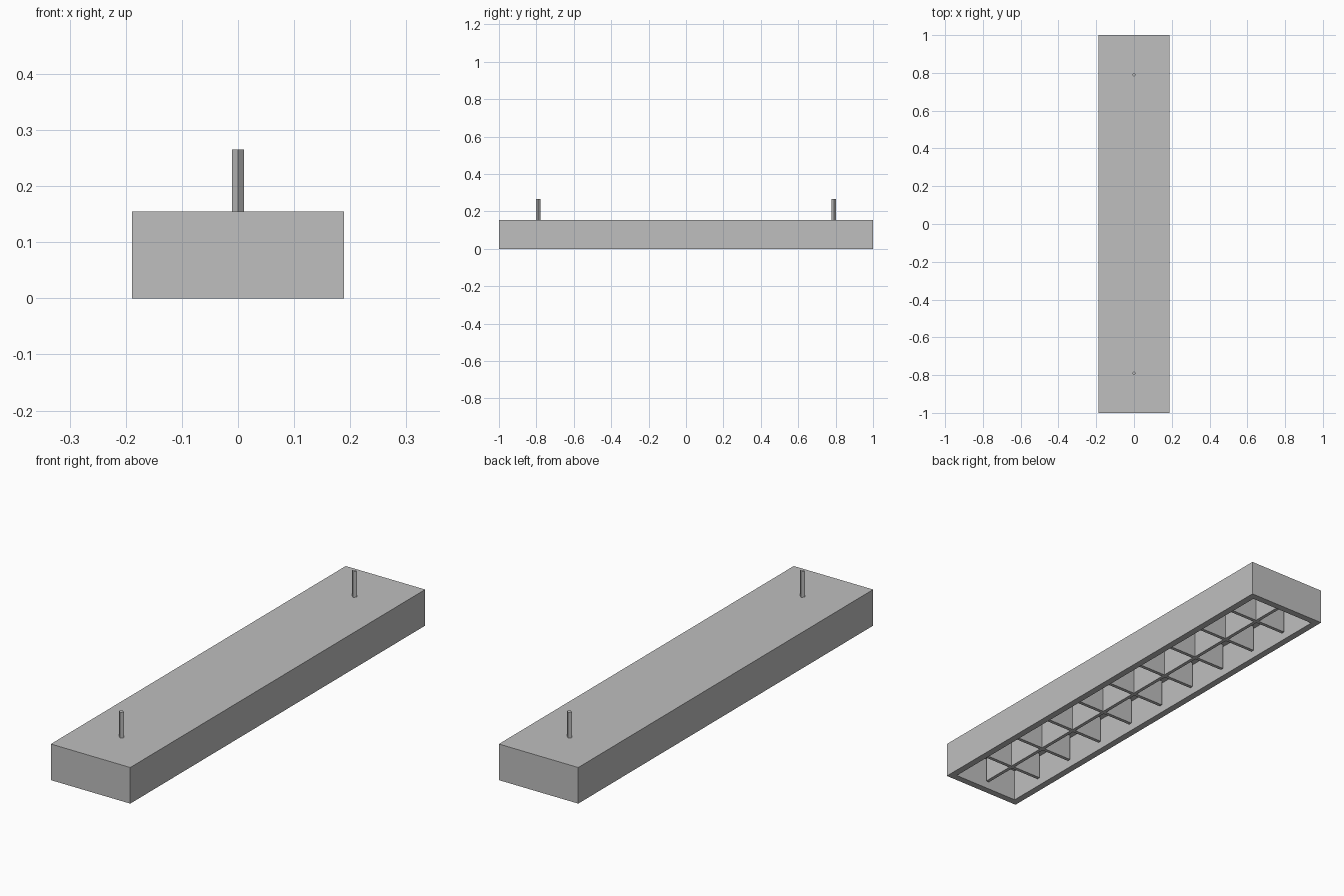
import bpy, bmesh

default = bpy.data.objects.get("Cube")
if default:
    bpy.data.objects.remove(default, do_unlink=True)

# Main dimensions
WIDTH, LENGTH, HEIGHT = 0.377, 2.0, 0.155
RIM, DEPTH = 0.042, 0.14
BLADE, RECESS = 0.015, 0.024
ROD_Y, ROD_RADIUS, ROD_TOP = 0.79, 0.0108, 0.265

grey = bpy.data.materials.new("light_grey_metal")
grey.use_nodes = True
colour = (0.52, 0.52, 0.52, 1)
grey.diffuse_color = colour
grey.node_tree.nodes["Principled BSDF"].inputs["Base Color"].default_value = colour


def add_object(name, bm):
    mesh = bpy.data.meshes.new(name)
    bm.to_mesh(mesh)
    bm.free()
    mesh.materials.append(grey)
    obj = bpy.data.objects.new(name, mesh)
    bpy.context.collection.objects.link(obj)
    return obj


def box_mesh(size, centre):
    bm = bmesh.new()
    bmesh.ops.create_cube(bm, size=1)
    bmesh.ops.scale(bm, vec=size, verts=bm.verts)
    bmesh.ops.translate(bm, vec=centre, verts=bm.verts)
    return bm


# Housing: a box hollowed from below, leaving a flat rim
bm = box_mesh((WIDTH, LENGTH, HEIGHT), (0, 0, HEIGHT / 2))
bottom = min(bm.faces, key=lambda f: f.calc_center_median().z)
bmesh.ops.inset_region(bm, faces=[bottom], thickness=RIM)
ext = bmesh.ops.extrude_discrete_faces(bm, faces=[bottom])
bmesh.ops.translate(bm, vec=(0, 0, DEPTH), verts=ext["faces"][0].verts)
add_object("housing", bm)

# Louvre grid: one long divider and nine cross blades
inner_w, inner_l = WIDTH - 2 * RIM, LENGTH - 2 * RIM
blade_h = DEPTH - RECESS
blade_z = RECESS + blade_h / 2
add_object("centre_divider", box_mesh((BLADE, inner_l, blade_h), (0, 0, blade_z)))
for i in range(9):
    add_object(f"cross_blade_{i + 1}",
               box_mesh((inner_w, BLADE, blade_h), (0, (i - 4) * 0.2, blade_z)))

# Hanging rods: square bars turned corner-forward
for name, side in (("front_rod", -1), ("back_rod", 1)):
    bpy.ops.mesh.primitive_cylinder_add(
        vertices=4, radius=ROD_RADIUS, depth=ROD_TOP - HEIGHT,
        location=(0, side * ROD_Y, (ROD_TOP + HEIGHT) / 2))
    rod = bpy.context.object
    rod.name = name
    rod.data.materials.append(grey)
